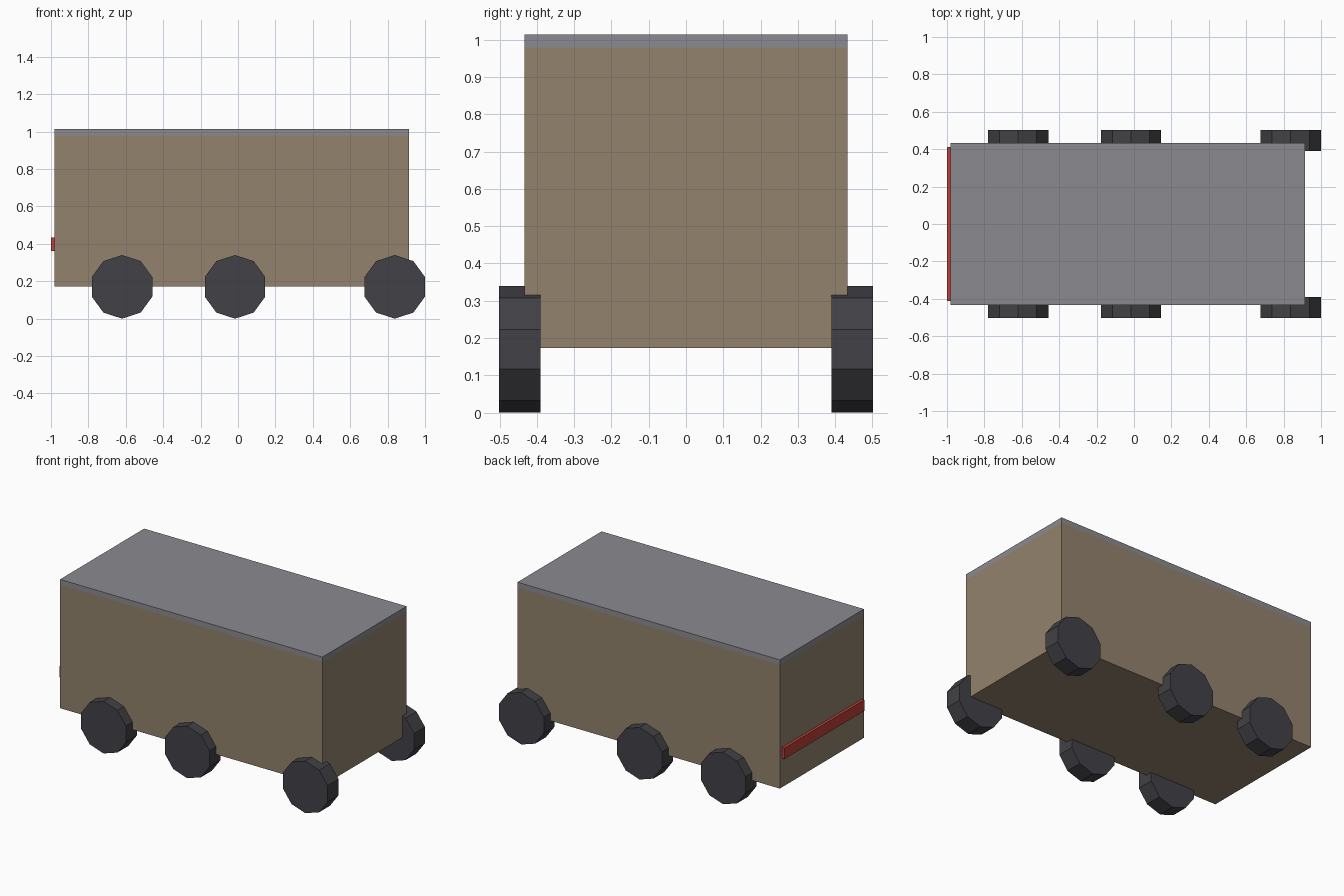
import bpy
import math

if "Cube" in bpy.data.objects:
    bpy.data.objects.remove(bpy.data.objects["Cube"])


def material(name, color):
    mat = bpy.data.materials.new(name)
    mat.diffuse_color = (*color, 1.0)
    mat.use_nodes = True
    mat.node_tree.nodes["Principled BSDF"].inputs["Base Color"].default_value = mat.diffuse_color
    return mat


TAN = material("tan_paint", (0.29, 0.225, 0.152))
GREY = material("roof_grey", (0.26, 0.26, 0.28))
RUBBER = material("dark_rubber", (0.054, 0.053, 0.061))
RED = material("red_light", (0.50, 0.05, 0.04))


def box(name, low, high, mat):
    """Box between two opposite corners."""
    bpy.ops.mesh.primitive_cube_add(size=1)
    obj = bpy.context.object
    obj.name = name
    obj.location = [(a + b) / 2 for a, b in zip(low, high)]
    obj.scale = [b - a for a, b in zip(low, high)]
    obj.data.materials.append(mat)
    return obj


def wheel(name, x, y):
    """Ten-sided wheel with a corner pointing straight down."""
    bpy.ops.mesh.primitive_cylinder_add(
        vertices=10, radius=0.17, depth=0.112,
        location=(x, y, 0.17), rotation=(math.pi / 2, 0, 0))
    obj = bpy.context.object
    obj.name = name
    obj.data.materials.append(RUBBER)
    return obj


# Body, roof slab and the light bar across the rear
box("body", (-0.982, -0.434, 0.173), (0.914, 0.434, 0.98), TAN)
box("roof", (-0.982, -0.434, 0.98), (0.914, 0.434, 1.014), GREY)
box("rear_light_bar", (-1.0, -0.413, 0.362), (-0.982, 0.413, 0.434), RED)

# Three axles of wheels
for axle, x in (("rear", -0.62), ("middle", -0.016), ("front", 0.838)):
    for side, y in (("right", -0.446), ("left", 0.446)):
        wheel(f"{axle}_{side}_wheel", x, y)
